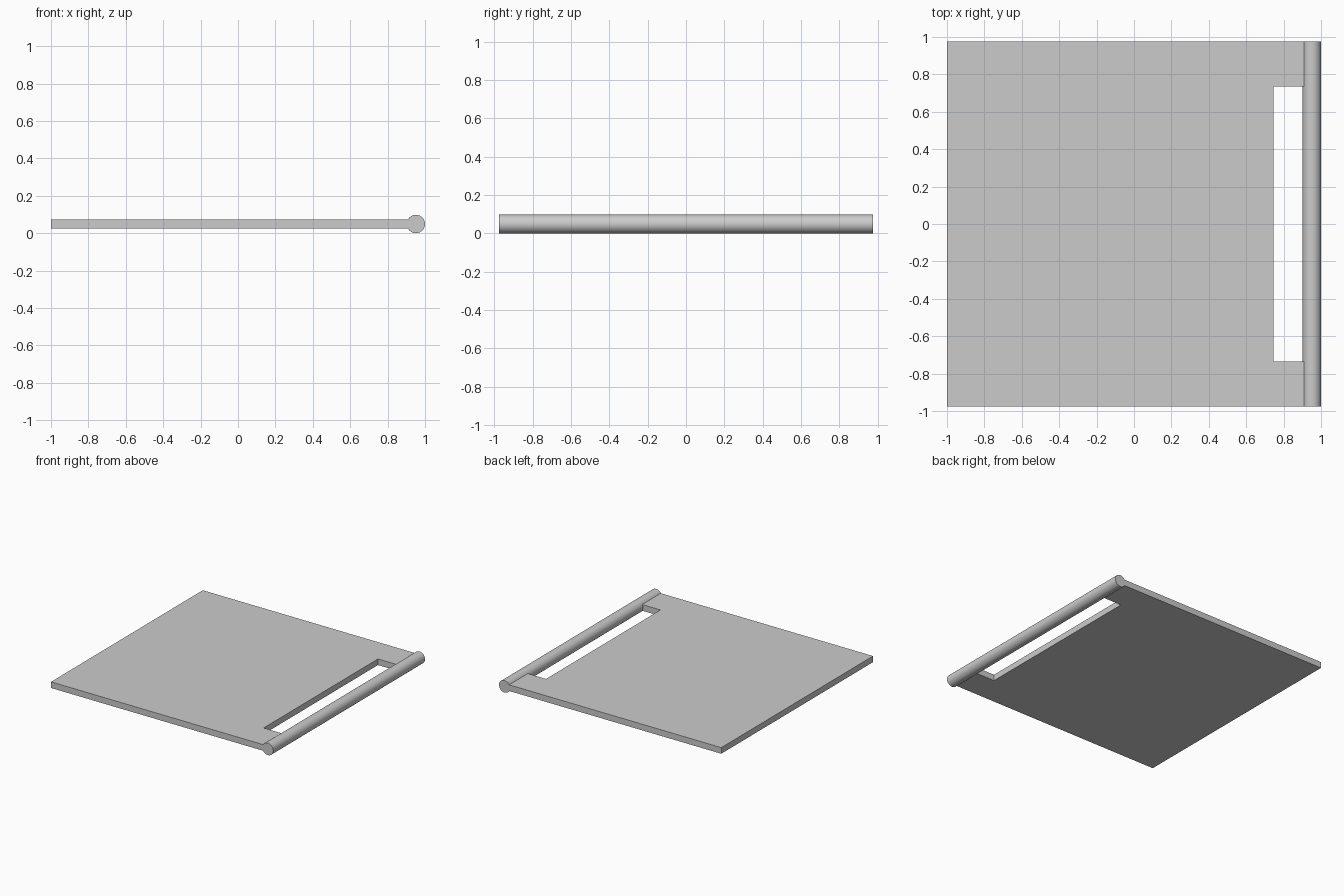
import bpy, bmesh, math

if "Cube" in bpy.data.objects:
    bpy.data.objects.remove(bpy.data.objects["Cube"], do_unlink=True)

HALF = 0.975           # half depth of panel and rod
RADIUS = 0.049
ROD_X = 1 - RADIUS
THICK = 0.05
SLOT_X, SLOT_Y = 0.745, 0.735

grey = bpy.data.materials.new("plain_grey")
grey.use_nodes = True
colour = (0.6, 0.6, 0.6, 1)
grey.diffuse_color = colour
grey.node_tree.nodes["Principled BSDF"].inputs["Base Color"].default_value = colour

# Flat panel with an open slot, its two arms reaching into the rod
outline = [(-1, -HALF), (ROD_X, -HALF), (ROD_X, -SLOT_Y), (SLOT_X, -SLOT_Y)]
outline += [(x, -y) for x, y in reversed(outline)]
bm = bmesh.new()
face = bm.faces.new([bm.verts.new((x, y, RADIUS - THICK / 2)) for x, y in outline])
top = bmesh.ops.extrude_face_region(bm, geom=[face])["geom"]
bmesh.ops.translate(bm, vec=(0, 0, THICK),
                    verts=[g for g in top if isinstance(g, bmesh.types.BMVert)])
bmesh.ops.recalc_face_normals(bm, faces=bm.faces)
mesh = bpy.data.meshes.new("panel")
bm.to_mesh(mesh)
bm.free()
mesh.materials.append(grey)
panel = bpy.data.objects.new("panel", mesh)
bpy.context.collection.objects.link(panel)

# Round rod along the edge
bpy.ops.mesh.primitive_cylinder_add(vertices=48, radius=RADIUS, depth=2 * HALF,
                                    location=(ROD_X, 0, RADIUS),
                                    rotation=(math.pi / 2, 0, 0))
rod = bpy.context.object
rod.name = "edge_rod"
rod.data.materials.append(grey)
bpy.ops.object.shade_smooth_by_angle(angle=math.radians(30))
